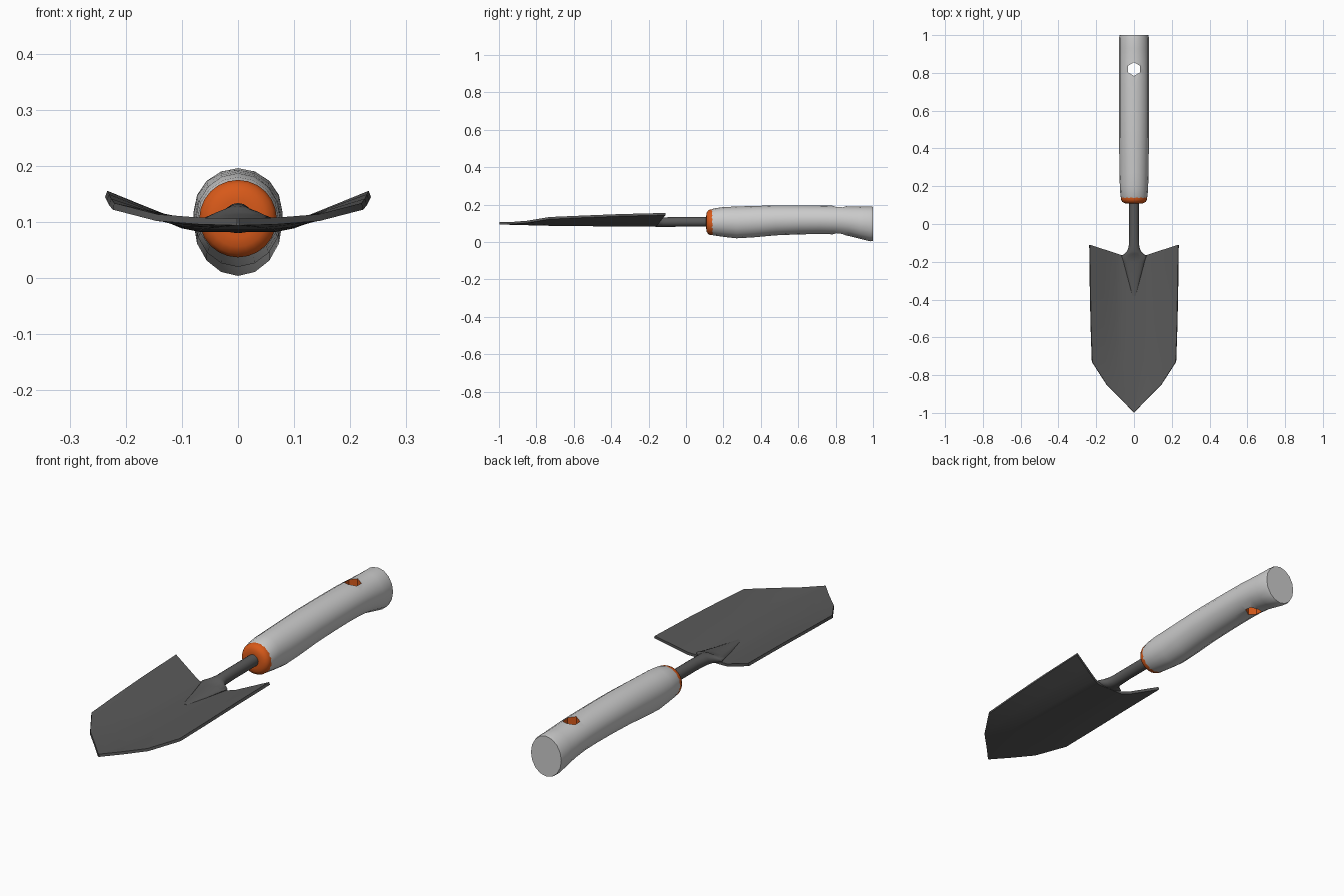
import bpy, bmesh, math

if "Cube" in bpy.data.objects:
    bpy.data.objects.remove(bpy.data.objects["Cube"])

def material(name, col):
    m = bpy.data.materials.new(name)
    m.diffuse_color = col
    m.use_nodes = True
    m.node_tree.nodes["Principled BSDF"].inputs["Base Color"].default_value = m.diffuse_color
    return m

ORANGE = material("orange", (0.68, 0.1, 0.01, 1))
STEEL = material("dark_steel", (0.1, 0.1, 0.1, 1))
GRIP = material("light_grey", (0.55, 0.55, 0.55, 1))

def finish(name, bm, mat):
    bmesh.ops.recalc_face_normals(bm, faces=bm.faces)
    me = bpy.data.meshes.new(name)
    bm.to_mesh(me)
    bm.free()
    ob = bpy.data.objects.new(name, me)
    bpy.context.collection.objects.link(ob)
    me.materials.append(mat)
    return ob

def select(ob):
    bpy.ops.object.select_all(action='DESELECT')
    ob.select_set(True)
    bpy.context.view_layer.objects.active = ob

def smooth(ob, deg=35):
    select(ob)
    bpy.ops.object.shade_smooth_by_angle(angle=math.radians(deg))

def loft(name, sections, sides, mat):
    """Skin ellipses (y, half width, z bottom, z top) along y."""
    bm = bmesh.new()
    rings = []
    for y, w, lo, hi in sections:
        ring = []
        for i in range(sides):
            a = 2 * math.pi * i / sides
            ring.append(bm.verts.new((w * math.cos(a), y,
                        (lo + hi) / 2 + (hi - lo) / 2 * math.sin(a))))
        rings.append(ring)
    for r, s in zip(rings, rings[1:]):
        for i in range(sides):
            j = (i + 1) % sides
            bm.faces.new((r[i], r[j], s[j], s[i]))
    bm.faces.new(rings[0])
    bm.faces.new(rings[-1])
    return finish(name, bm, mat)

# Handle grip
handle = loft("handle", [
    (0.135, 0.068, 0.038, 0.174), (0.15, 0.072, 0.035, 0.180),
    (0.20, 0.075, 0.028, 0.187), (0.27, 0.077, 0.020, 0.190),
    (0.36, 0.078, 0.025, 0.193), (0.48, 0.079, 0.036, 0.196),
    (0.60, 0.079, 0.041, 0.196), (0.72, 0.079, 0.043, 0.195),
    (0.80, 0.079, 0.041, 0.194), (0.87, 0.079, 0.033, 0.191),
    (0.93, 0.079, 0.018, 0.190), (0.985, 0.079, 0.004, 0.191),
    (1.0, 0.076, 0.006, 0.188)], 16, GRIP)

# Hexagonal hanging hole with orange lining
bpy.ops.mesh.primitive_cylinder_add(vertices=6, radius=0.036, depth=0.5,
                                    location=(0, 0.82, 0.1))
cutter = bpy.context.object
cutter.name = "hole_cutter"
cutter.hide_render = True
cutter.data.materials.append(ORANGE)
select(handle)
mod = handle.modifiers.new("hole", 'BOOLEAN')
mod.operation = 'DIFFERENCE'
mod.solver = 'EXACT'
mod.material_mode = 'TRANSFER'
mod.object = cutter
bpy.ops.object.modifier_apply(modifier="hole")
bpy.data.objects.remove(cutter, do_unlink=True)
smooth(handle)

# Orange collar at the front of the grip
collar = loft("collar", [(y, r, 0.106 - r, 0.106 + r) for y, r in
              [(0.108, 0.034), (0.11, 0.05), (0.118, 0.063),
               (0.13, 0.069), (0.145, 0.069)]], 24, ORANGE)
smooth(collar)

# Shaft, flaring into a ridge on the blade
shaft = loft("shaft", [
    (0.13, 0.026, 0.082, 0.134), (-0.05, 0.026, 0.082, 0.134),
    (-0.12, 0.028, 0.080, 0.132), (-0.145, 0.037, 0.080, 0.129),
    (-0.158, 0.050, 0.081, 0.125), (-0.168, 0.066, 0.083, 0.118),
    (-0.20, 0.056, 0.084, 0.113), (-0.28, 0.035, 0.085, 0.104),
    (-0.38, 0.010, 0.087, 0.097)], 16, STEEL)
smooth(shaft, 50)

# Blade: rows of (y, half width, centre z, edge z), dished across the width
rows = [(-0.165, 0.235, 0.088, 0.150), (-0.35, 0.232, 0.089, 0.144),
        (-0.55, 0.228, 0.091, 0.136), (-0.73, 0.222, 0.093, 0.128),
        (-0.85, 0.145, 0.096, 0.108), (-0.925, 0.070, 0.098, 0.102),
        (-0.997, 0.002, 0.100, 0.100)]
fractions = [0, 0.14, 0.28, 0.42, 0.7, 1]
cols = [-f for f in fractions[:0:-1]] + fractions
bm = bmesh.new()
grid = []
for k, (y, w, zc, ze) in enumerate(rows):
    line = []
    for f in cols:
        rise = max(0, (abs(f) - 0.35) / 0.65)
        # Rear edge sweeps back to the shoulders
        back = 0.055 * max(0, (abs(f) - 0.28) / 0.72) if k == 0 else 0
        line.append(bm.verts.new((w * f, y + back, zc + (ze - zc) * rise)))
    grid.append(line)
for r, s in zip(grid, grid[1:]):
    for i in range(len(cols) - 1):
        bm.faces.new((r[i], r[i + 1], s[i + 1], s[i]))
blade = finish("blade", bm, STEEL)
sol = blade.modifiers.new("thickness", 'SOLIDIFY')
sol.thickness = 0.012
sol.offset = 0
select(blade)
bpy.ops.object.modifier_apply(modifier="thickness")
smooth(blade)
